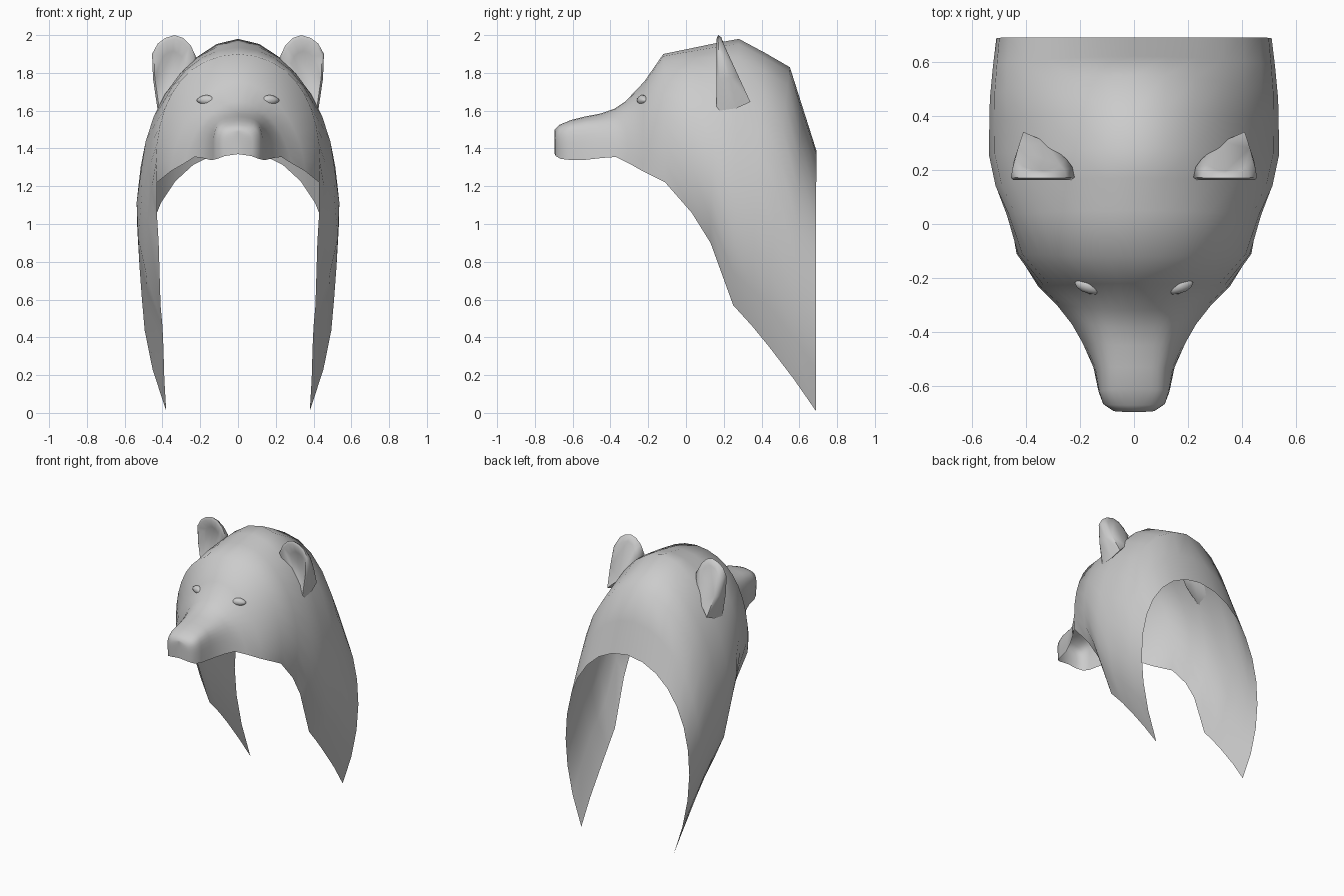
import bpy, bmesh
from mathutils import Vector

if "Cube" in bpy.data.objects:
    bpy.data.objects.remove(bpy.data.objects["Cube"])

grey = bpy.data.materials.new("plain_grey")
grey.use_nodes = True
grey.diffuse_color = (0.6, 0.6, 0.6, 1)
grey.node_tree.nodes["Principled BSDF"].inputs["Base Color"].default_value = (0.6, 0.6, 0.6, 1)


def finish(bm, name, angle):
    bmesh.ops.remove_doubles(bm, verts=bm.verts, dist=0.0005)
    bmesh.ops.recalc_face_normals(bm, faces=bm.faces)
    mesh = bpy.data.meshes.new(name)
    bm.to_mesh(mesh)
    bm.free()
    mesh.materials.append(grey)
    obj = bpy.data.objects.new(name, mesh)
    bpy.context.collection.objects.link(obj)
    bpy.ops.object.select_all(action='DESELECT')
    obj.select_set(True)
    bpy.context.view_layer.objects.active = obj
    bpy.ops.object.shade_smooth_by_angle(angle=angle)
    return obj


def loft(bm, rows, closed=False):
    for low, high in zip(rows, rows[1:]):
        count = len(low)
        for i in range(count if closed else count - 1):
            j = (i + 1) % count
            bm.faces.new((low[i], low[j], high[j], high[i]))


# Hood: open shell lofted through curved ribs from crown to rim.
# Rib: crown y, z; shoulder x; cheek x, z; rim x, y, z
ribs = [
    (-.695, 1.49, 0, 0, 1.45, 0, -.695, 1.37),
    (-.695, 1.5, .08, .085, 1.46, .07, -.69, 1.36),
    (-.67, 1.525, .12, .12, 1.5, .11, -.665, 1.345),
    (-.61, 1.55, .13, .135, 1.52, .13, -.62, 1.34),
    (-.53, 1.57, .13, .14, 1.53, .15, -.53, 1.34),
    (-.45, 1.585, .14, .165, 1.53, .19, -.44, 1.35),
    (-.38, 1.61, .14, .19, 1.53, .23, -.37, 1.355),
    (-.32, 1.65, .145, .24, 1.51, .285, -.3, 1.32),
    (-.22, 1.755, .19, .345, 1.49, .355, -.23, 1.28),
    (-.12, 1.9, .33, .46, 1.58, .43, -.11, 1.22),
    (.05, 1.935, .36, .56, 1.45, .43, .03, 1.06),
    (.17, 1.96, .38, .67, 1.28, .42, .13, .9),
    (.28, 1.98, .38, .735, 1.12, .41, .25, .57),
    (.42, 1.905, .39, .735, 1.08, .4, .35, .46),
    (.55, 1.83, .4, .73, 1.04, .395, .44, .35),
    (.62, 1.61, .42, .7, .9, .39, .57, .18),
    (.69, 1.39, .44, .67, .75, .38, .688, .01),
]
bm = bmesh.new()
steps = 10
for side in (-1, 1):
    rows = []
    for cy, cz, sx, kx, kz, rx, ry, rz in ribs:
        points = [Vector((0, cy, cz)), Vector((sx, cy, cz - .01)),
                  Vector((kx, ry, kz)), Vector((rx, ry, rz))]
        row = []
        for i in range(steps + 1):
            t = i / steps
            u = 1 - t
            p = (points[0] * u ** 3 + points[1] * 3 * u * u * t
                 + points[2] * 3 * u * t * t + points[3] * t ** 3)
            p.x *= side
            row.append(bm.verts.new(p))
        rows.append(row)
    loft(bm, rows)
finish(bm, "hood_shell", 1.0)

# Ears: rounded and slightly cupped in front, sloping back onto the crown
outline = [(.22, 1.88), (.25, 1.945), (.29, 1.985), (.335, 2), (.385, 1.985),
           (.425, 1.955), (.455, 1.9), (.45, 1.77), (.425, 1.6), (.32, 1.7)]
# Ring: scale, y, backward slope
rings = [(.55, .19, 0), (.9, .162, 0), (1, .17, .02), (.94, .187, .2), (.78, .197, .36)]
for side, label in ((1, "left"), (-1, "right")):
    bm = bmesh.new()
    rows = []
    for scale, y, slope in rings:
        rows.append([bm.verts.new((side * (.355 + (x - .355) * scale),
                                   y + (2 - z) * slope,
                                   1.81 + (z - 1.81) * scale)) for x, z in outline])
    loft(bm, rows, closed=True)
    bm.faces.new(rows[0])
    bm.faces.new(rows[-1])
    finish(bm, label + "_ear", 1.2)

    # Eyes: small slanted almonds
    bm = bmesh.new()
    bmesh.ops.create_uvsphere(bm, u_segments=12, v_segments=8, radius=1)
    for v in bm.verts:
        x, y, z = v.co
        v.co = (side * (.167 + .052 * x), -.23 + .028 * y + .012 * x, 1.655 + .028 * z * (1 - .4 * x * x))
    finish(bm, label + "_eye", 1.0)
